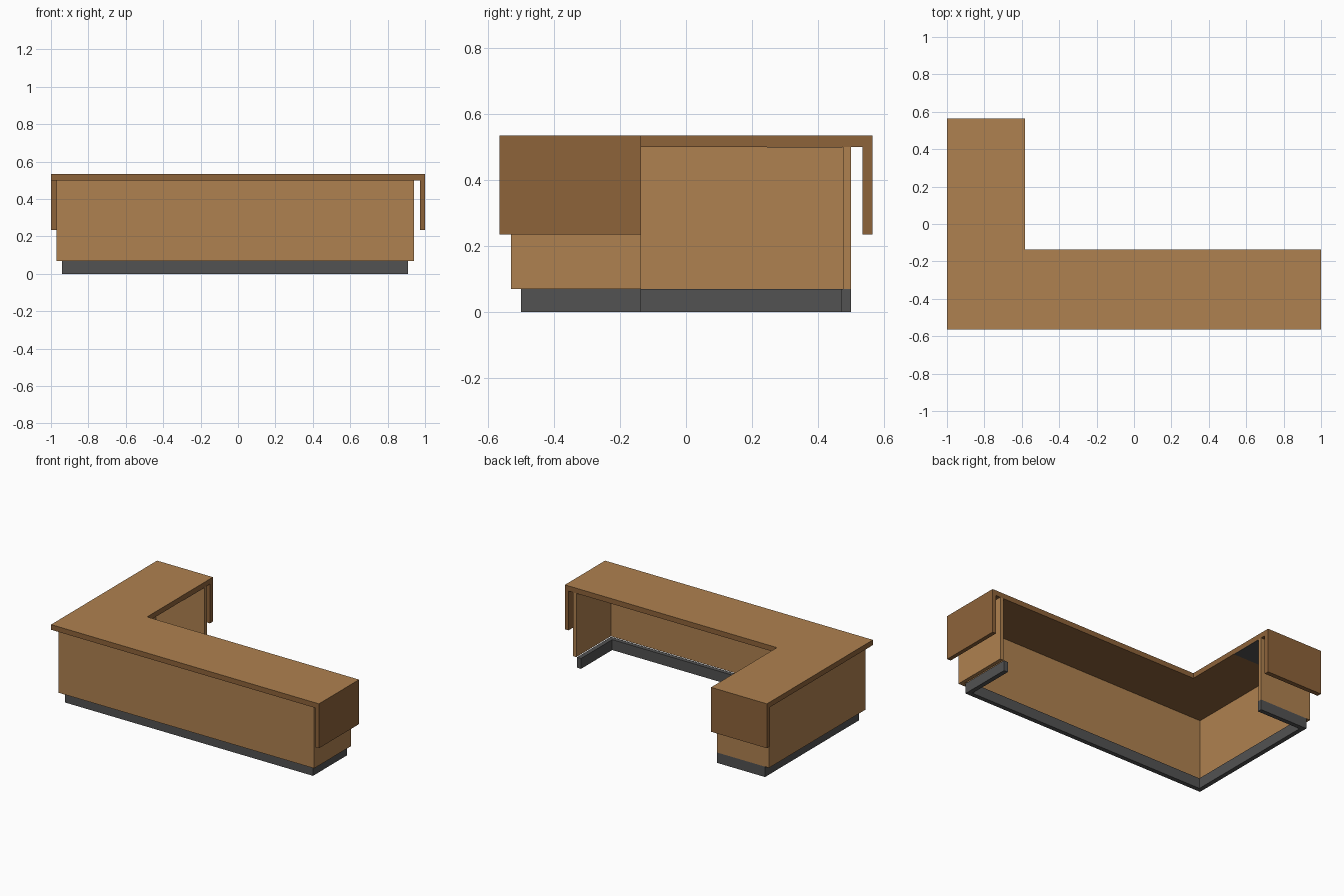
import bpy, bmesh

if "Cube" in bpy.data.objects:
    bpy.data.objects.remove(bpy.data.objects["Cube"])

def material(name, rgb):
    m = bpy.data.materials.new(name)
    m.diffuse_color = (*rgb, 1)
    m.use_nodes = True
    m.node_tree.nodes["Principled BSDF"].inputs["Base Color"].default_value = m.diffuse_color
    return m

OAK = material("oak", (0.43, 0.22, 0.08))
WALNUT = material("walnut", (0.27, 0.125, 0.042))
GREY = material("dark_grey", (0.085, 0.085, 0.085))

def prism(name, outline, z0, z1, mat, top=None):
    """Extrude a counter-clockwise outline from z0 to z1."""
    bm = bmesh.new()
    base = bm.faces.new([bm.verts.new((x, y, z0)) for x, y in outline])
    ext = bmesh.ops.extrude_face_region(bm, geom=[base], use_keep_orig=True)
    verts = [g for g in ext["geom"] if isinstance(g, bmesh.types.BMVert)]
    bmesh.ops.translate(bm, verts=verts, vec=(0, 0, z1 - z0))
    bmesh.ops.recalc_face_normals(bm, faces=bm.faces)
    if top:
        for f in bm.faces:
            if f.normal.z > 0.9:
                f.material_index = 1
    me = bpy.data.meshes.new(name)
    bm.to_mesh(me)
    bm.free()
    me.materials.append(mat)
    if top:
        me.materials.append(top)
    ob = bpy.data.objects.new(name, me)
    bpy.context.collection.objects.link(ob)
    return ob

def wall(name, x0, y0, x1, y1, inner_x, inner_y, t, z0, z1, mat):
    """Continuous wall: right return, front, left side, rear return."""
    outline = [(x1, inner_y), (x1 - t, inner_y), (x1 - t, y0 + t), (x0 + t, y0 + t),
               (x0 + t, y1 - t), (inner_x, y1 - t), (inner_x, y1), (x0, y1),
               (x0, y0), (x1, y0)]
    return prism(name, outline, z0, z1, mat)

def box(name, x0, x1, y0, y1, z0, z1, mat, top=None):
    return prism(name, [(x0, y0), (x1, y0), (x1, y1), (x0, y1)], z0, z1, mat, top)

X, Y = 1.0, 0.565          # countertop half sizes
IX, IY = -0.583, -0.137    # inner corner of the L
TOP, UNDER, DROP = 0.535, 0.50, 0.235

# L-shaped countertop
prism("countertop", [(-X, -Y), (X, -Y), (X, IY), (IX, IY), (IX, Y), (-X, Y)],
      UNDER, TOP, WALNUT, OAK)

# Waterfall panels hanging from both counter ends
box("right_drop_panel", 0.973, X, -Y, IY, DROP, UNDER, WALNUT)
box("rear_drop_panel", -X, IX, 0.534, Y, DROP, UNDER, WALNUT)

# Cabinet walls and recessed plinth
wall("cabinet_wall", -0.97, -0.53, 0.94, 0.50, IX, IY, 0.025, 0.07, UNDER, OAK)
wall("plinth", -0.94, -0.50, 0.91, 0.50, IX, IY, 0.03, 0, 0.07, GREY)

# Dark plate under the rear end of the counter
box("under_plate", -0.94, IX, 0.245, 0.474, 0.498, UNDER, GREY)
